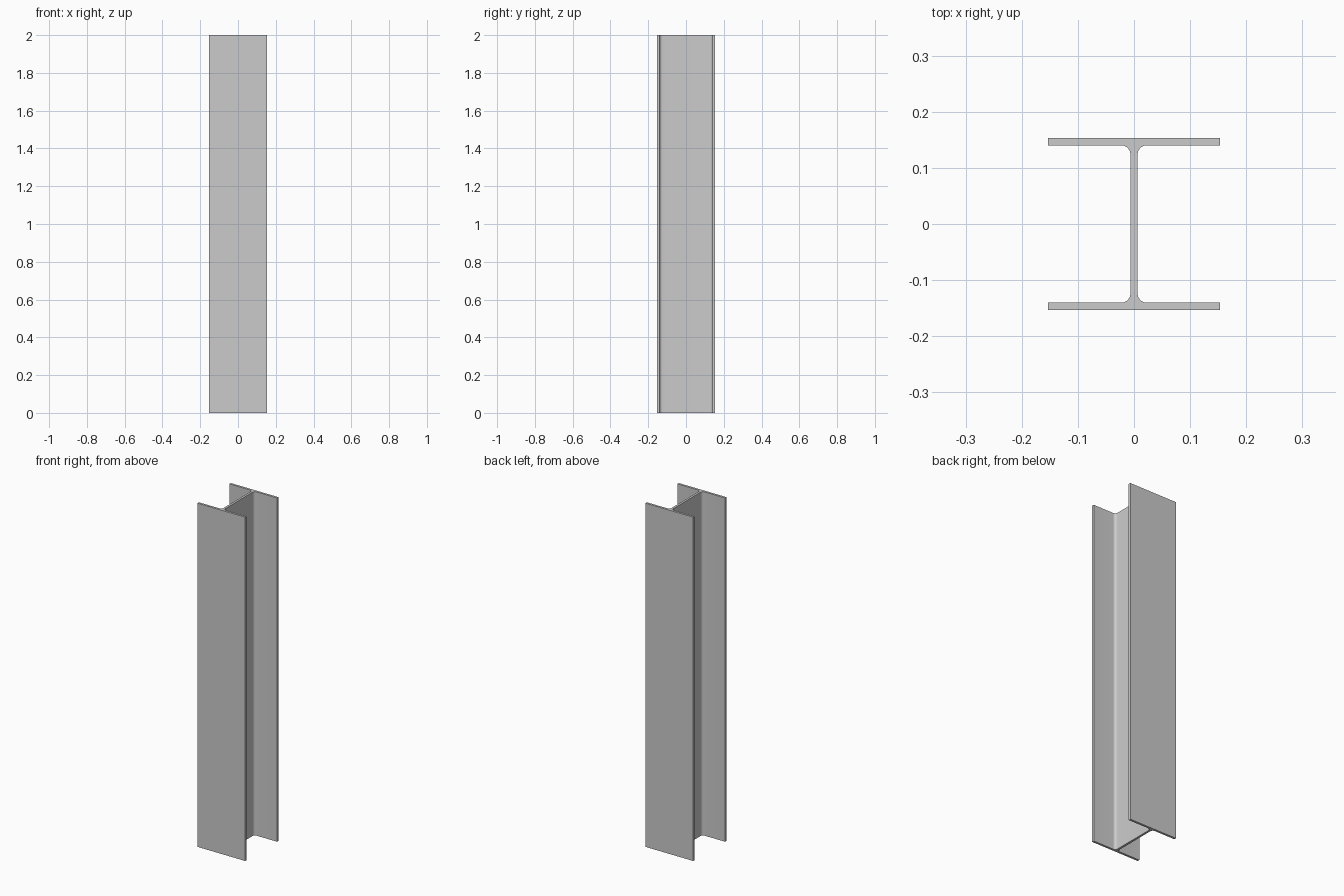
import bpy, bmesh
from math import pi, sin, cos

if "Cube" in bpy.data.objects:
    bpy.data.objects.remove(bpy.data.objects["Cube"])

W = 0.153      # half flange width
D = 0.153      # half section depth
TF = 0.0128    # flange thickness
TW = 0.0064    # half web thickness
R = 0.0165     # root fillet radius
H = 2.0        # beam length
N = 10         # fillet segments

# One quarter of the section, from flange tip to web root
yi = D - TF
quarter = [(W, D), (W, yi)]
for i in range(N + 1):
    a = pi / 2 + i * pi / 2 / N
    quarter.append((TW + R + R * cos(a), yi - R + R * sin(a)))

# Mirror the quarter into the full outline
right = quarter + [(x, -y) for x, y in reversed(quarter)]
outline = right + [(-x, -y) for x, y in right]

# Extrude the section upward
bm = bmesh.new()
face = bm.faces.new([bm.verts.new((x, y, 0)) for x, y in outline])
ext = bmesh.ops.extrude_face_region(bm, geom=[face])
top = [v for v in ext["geom"] if isinstance(v, bmesh.types.BMVert)]
bmesh.ops.translate(bm, verts=top, vec=(0, 0, H))
bmesh.ops.recalc_face_normals(bm, faces=bm.faces)

mesh = bpy.data.meshes.new("steel_column")
bm.to_mesh(mesh)
bm.free()
column = bpy.data.objects.new("steel_column", mesh)
bpy.context.collection.objects.link(column)

# Smooth fillets, sharp edges elsewhere
bpy.context.view_layer.objects.active = column
column.select_set(True)
bpy.ops.object.shade_smooth_by_angle(angle=pi / 6)
